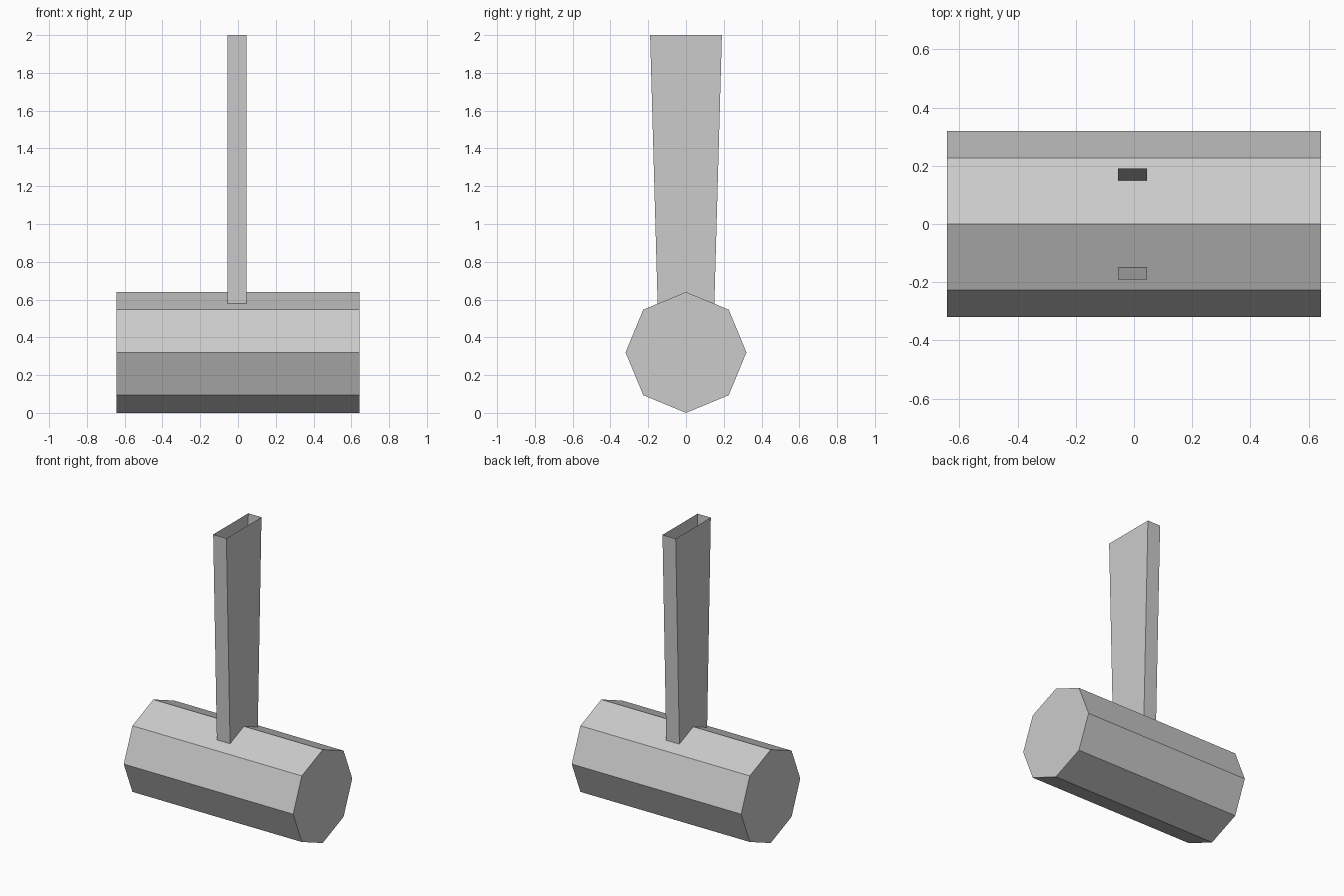
import bpy, bmesh
from math import radians

if "Cube" in bpy.data.objects:
    bpy.data.objects.remove(bpy.data.objects["Cube"])

R, HALF_LEN, TOP = 0.32, 0.642, 2.0

# Head: eight-sided cylinder lying along x, a ridge pointing up
bpy.ops.mesh.primitive_cylinder_add(vertices=8, radius=R, depth=2 * HALF_LEN,
                                    location=(0, 0, R), rotation=(0, radians(90), 0))
bpy.context.object.name = "hammer_head"

# Handle: open-ended rectangular tube, widening towards the top
X0, X1 = -0.055, 0.045
bm = bmesh.new()


def ring(half_y, z):
    return [bm.verts.new((x, y, z)) for x, y in
            ((X0, -half_y), (X1, -half_y), (X1, half_y), (X0, half_y))]


low, high = ring(0.148, 0.5), ring(0.19, TOP)
for i in range(4):
    j = (i + 1) % 4
    bm.faces.new((low[i], low[j], high[j], high[i]))
mesh = bpy.data.meshes.new("handle")
bm.to_mesh(mesh)
bm.free()
bpy.context.collection.objects.link(bpy.data.objects.new("handle", mesh))
